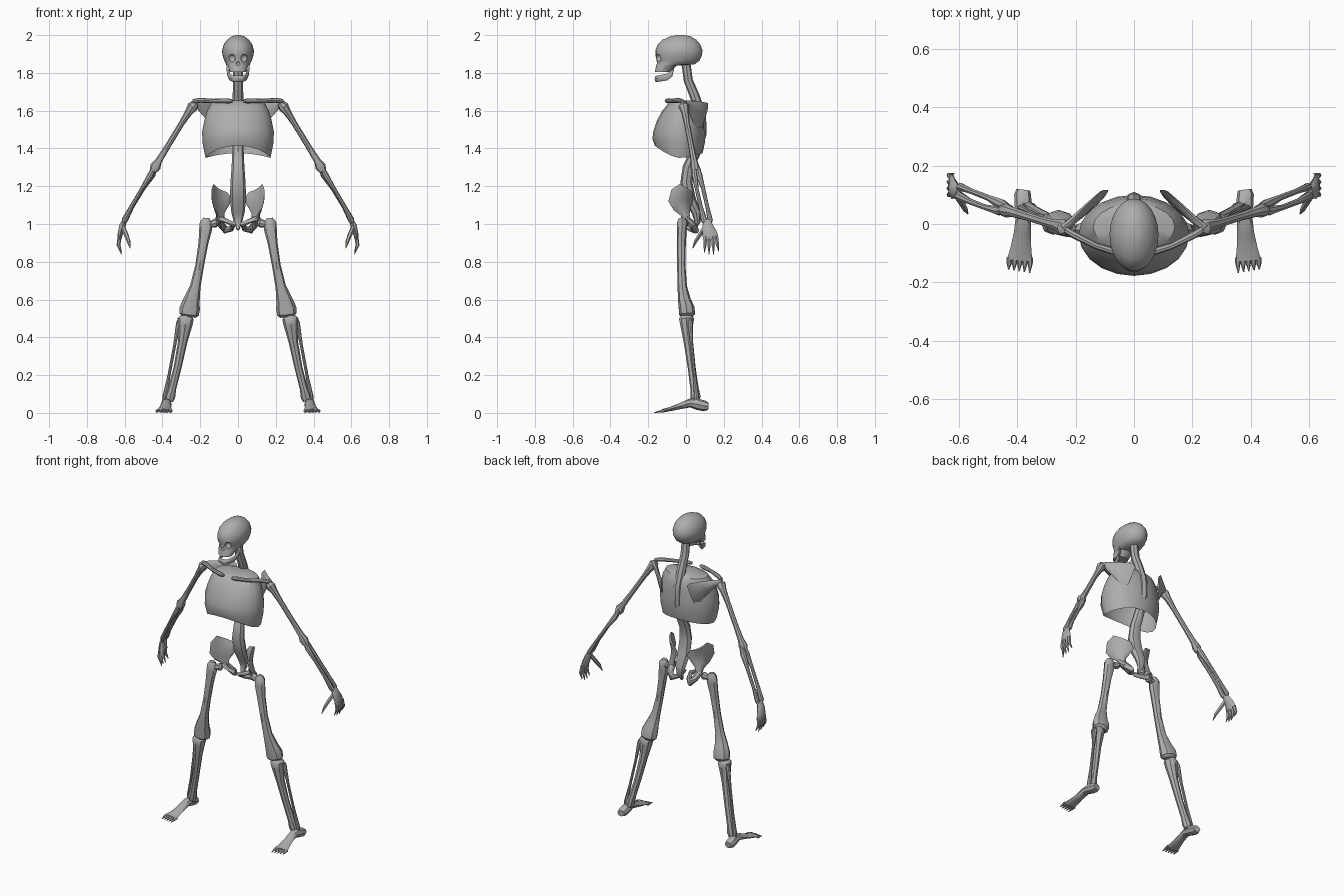
import bpy, math
from mathutils import Vector

bone = bpy.data.materials.new("bone_grey")
bone.diffuse_color = (0.42, 0.42, 0.42, 1)


def finish(name, verts, faces, mirror=False, angle=40):
    me = bpy.data.meshes.new(name)
    me.from_pydata(verts, [], faces)
    me.materials.append(bone)
    me.polygons.foreach_set("use_smooth", [True] * len(me.polygons))
    me.set_sharp_from_angle(angle=math.radians(angle))
    ob = bpy.data.objects.new(name, me)
    bpy.context.collection.objects.link(ob)
    if mirror:
        ob.modifiers.new("both_sides", 'MIRROR')
    return ob


def skin(rings, caps=(True, True)):
    """Bridge equal rings of points into one surface."""
    n = len(rings[0])
    verts = [p for r in rings for p in r]
    faces = [(i * n + j, i * n + (j + 1) % n, (i + 1) * n + (j + 1) % n, (i + 1) * n + j)
             for i in range(len(rings) - 1) for j in range(n)]
    if caps[0]:
        faces.append(tuple(reversed(range(n))))
    if caps[1]:
        faces.append(tuple(range(len(verts) - n, len(verts))))
    return verts, faces


def limb(name, pts, ref=(1, 0, 0), n=8, mirror=True, bow=0):
    """Tapered tube through (x, y, z, radius along ref[, other radius])."""
    cs = [Vector(p[:3]) for p in pts]
    rings = []
    for i, p in enumerate(pts):
        t = (cs[min(i + 1, len(cs) - 1)] - cs[max(i - 1, 0)]).normalized()
        u = Vector(ref)
        u = (u - t * u.dot(t)).normalized()
        v = t.cross(u)
        ra, rb = p[3], p[-1]
        rings.append([])
        for k in range(n):
            a = math.tau * k / n
            c, s = math.cos(a), math.sin(a)
            rings[-1].append(cs[i] + u * ra * c + v * (rb * s + bow * ra * c * c))
    return finish(name, *skin(rings), mirror=mirror)


def stack(name, levels, n, caps, lift=None):
    """Horizontal ovals: (z, front y, back y, half width)."""
    rings = []
    for i, (z, yf, yb, rx) in enumerate(levels):
        rings.append([])
        for k in range(n):
            a = math.tau * k / n
            c, s = math.cos(a), math.sin(a)
            dz = lift(i, c, s) if lift else 0
            rings[-1].append((rx * c, (yf + yb) / 2 + (yb - yf) / 2 * s, z + dz))
    return finish(name, *skin(rings[::-1], caps))


# skull with eye sockets and nose hole
skull = stack("skull", [
    (2.0, -.05, -.01, .015), (1.993, -.085, .025, .035), (1.975, -.125, .055, .058),
    (1.95, -.15, .076, .076), (1.92, -.162, .087, .084), (1.895, -.162, .085, .083),
    (1.865, -.155, .072, .073), (1.845, -.157, .045, .062), (1.838, -.158, -.05, .053),
    (1.805, -.165, -.08, .043)], 24, (True, True))
for name, x, z, r in (("eye_cutter_l", -.034, 1.878, .021), ("eye_cutter_r", .034, 1.878, .021),
                      ("nose_cutter", 0, 1.85, .011)):
    bpy.ops.mesh.primitive_uv_sphere_add(segments=12, ring_count=8, radius=r,
                                         location=(x, -.158 + .25 * abs(x), z))
    cut = bpy.context.object
    cut.name = name
    cut.data.materials.append(bone)
    cut.hide_render = True
    cut.hide_set(True)
    m = skull.modifiers.new(name, 'BOOLEAN')
    m.operation, m.object, m.solver = 'DIFFERENCE', cut, 'EXACT'

# lower jaw
jaw = [(.056, -.06, 1.848, .007, .012), (.052, -.072, 1.8, .007, .018),
       (.044, -.1, 1.778, .007, .018), (.03, -.145, 1.77, .008, .017)]
full = jaw + [(0, -.157, 1.768, .009, .017)] + [(-p[0],) + p[1:] for p in jaw[::-1]]
rings = []
for x, y, z, a, b in full:
    d = Vector((x, y + .07, 0)).normalized()
    rings.append([Vector((x, y, z)) + d * a * math.cos(t) + Vector((0, 0, b * math.sin(t)))
                  for t in (math.tau * k / 8 for k in range(8))])
finish("jaw", *skin(rings))

# spine down to the tailbone
limb("spine", [
    (0, 0, 1.85, .027, .024), (0, .012, 1.76, .027, .024), (0, .045, 1.68, .028, .026),
    (0, .078, 1.58, .028, .028), (0, .082, 1.48, .028, .028), (0, .055, 1.39, .03, .028),
    (0, .012, 1.3, .034, .03), (0, .002, 1.22, .04, .032), (0, .022, 1.13, .043, .03),
    (0, .055, 1.06, .035, .024), (0, .06, 1.01, .022, .016), (0, .04, .97, .008, .008)],
    mirror=False)

# open rib cage with an arched lower rim
stack("rib_cage", [
    (1.655, -.05, .05, .07), (1.642, -.09, .07, .14), (1.6, -.125, .088, .163),
    (1.55, -.153, .096, .178), (1.49, -.173, .1, .19), (1.43, -.178, .1, .188),
    (1.35, -.165, .088, .172)], 20, (False, True),
    lambda i, c, s: (.065 * max(0, -s) ** 1.5 + .025 * max(0, s) ** 2) * (i == 6)
    + .02 * max(0, -s) * (i == 5))

# shoulder girdle
limb("collarbone", [(.03, -.105, 1.652, .008), (.05, -.1, 1.652, .013), (.13, -.075, 1.652, .011),
                    (.2, -.04, 1.655, .013), (.235, -.02, 1.65, .012)], ref=(0, 0, 1))
limb("shoulder_blade", [(.245, -.015, 1.64, .012, .014), (.21, .012, 1.63, .025, .014),
                        (.165, .05, 1.605, .05, .012), (.125, .085, 1.575, .075, .009),
                        (.1, .1, 1.565, .06, .004)], ref=(.25, 0, 1))

# arms
limb("upper_arm", [(.222, -.015, 1.64, .016), (.24, -.012, 1.622, .029), (.262, -.005, 1.59, .02),
                   (.3, .005, 1.53, .015), (.37, .027, 1.415, .015), (.42, .042, 1.335, .018),
                   (.437, .046, 1.305, .029, .024), (.448, .05, 1.28, .02)])
limb("ulna", [(.435, .06, 1.305, .012), (.455, .068, 1.26, .018), (.5, .09, 1.19, .011),
              (.56, .113, 1.09, .01), (.597, .128, 1.02, .014), (.602, .13, 1.008, .009)])
limb("radius", [(.452, .045, 1.285, .013), (.463, .045, 1.26, .016), (.51, .057, 1.185, .01),
                (.565, .078, 1.09, .011), (.6, .095, 1.02, .017), (.605, .098, 1.005, .01)])

# hands: palm, four fingers and a thumb
limb("palm", [(.6, .11, 1.02, .02, .012), (.612, .115, .99, .028, .017),
              (.623, .125, .95, .04, .014), (.628, .133, .92, .04, .01)], ref=(0, 1, 0))
for i, (y0, y1, z1) in enumerate(((.103, .098, .85), (.122, .122, .84),
                                  (.142, .146, .84), (.16, .174, .855))):
    limb("finger_%d" % (i + 1), [(.626, y0, .935, .011), (.633, (y0 + y1) / 2, .89, .01),
                                 (.617, y1, z1, .002)], n=6)
limb("thumb", [(.61, .1, .985, .012), (.593, .075, .945, .012), (.58, .052, .91, .01),
               (.57, .035, .87, .002)], n=6)

# pelvis: hip wings and lower loops
limb("hip_wing", [(.095, .005, 1.02, .022, .02), (.098, .0, 1.05, .028, .016),
                  (.1, -.008, 1.085, .06, .011), (.105, -.013, 1.12, .083, .009),
                  (.107, -.005, 1.155, .08, .009), (.105, .012, 1.185, .055, .006)],
     ref=(.62, -.78, .0), n=12, bow=-.3)
limb("hip_loop", [(.1, -.005, 1.03, .022), (.088, .035, .995, .02), (.065, .05, .968, .02),
                  (.035, .02, .975, .015), (.024, -.015, .998, .015), (.06, -.02, 1.015, .013),
                  (.1, -.01, 1.03, .015)], ref=(.3, .2, 1))

# legs
limb("thigh_head", [(.105, -.008, 1.005, .012), (.118, -.01, 1.005, .024), (.14, -.015, 1.0, .018),
                    (.17, -.02, .99, .022)], ref=(0, 0, 1))
limb("thigh_bone", [(.168, -.02, 1.032, .016), (.17, -.02, 1.01, .032, .028),
                    (.172, -.022, .97, .034, .026), (.183, -.025, .9, .026, .024),
                    (.203, -.025, .78, .023, .022), (.226, -.02, .67, .028, .025),
                    (.246, -.008, .595, .044, .034), (.255, .003, .555, .054, .042),
                    (.259, .006, .522, .052, .043), (.261, .006, .508, .036, .03)])
limb("shin_bone", [(.276, .003, .515, .028, .03), (.277, .003, .498, .043, .04),
                   (.28, .004, .465, .038, .034), (.292, .012, .38, .025, .025),
                   (.32, .03, .24, .021, .021), (.348, .045, .13, .021, .022),
                   (.36, .05, .085, .028, .027), (.364, .052, .06, .02, .02)])
limb("calf_bone", [(.312, .02, .495, .008), (.315, .022, .475, .013), (.335, .03, .36, .008),
                   (.365, .045, .2, .008), (.386, .055, .09, .013), (.39, .056, .06, .009)])

# feet: heel to toe tips
limb("foot", [(.38, .117, .035, .024, .02), (.382, .1, .036, .029, .028),
              (.38, .06, .046, .029, .03), (.38, .02, .052, .026, .023),
              (.383, -.03, .036, .029, .016), (.388, -.085, .02, .036, .011),
              (.392, -.125, .011, .044, .009)])
for i in range(5):
    x = .356 + i * .018
    limb("toe_%d" % (i + 1), [(x, -.115, .011, .01, .009), (x, -.135, .008, .009, .007),
                              (x + .002, -.168 + .003 * i, .002, .002)], n=6)
